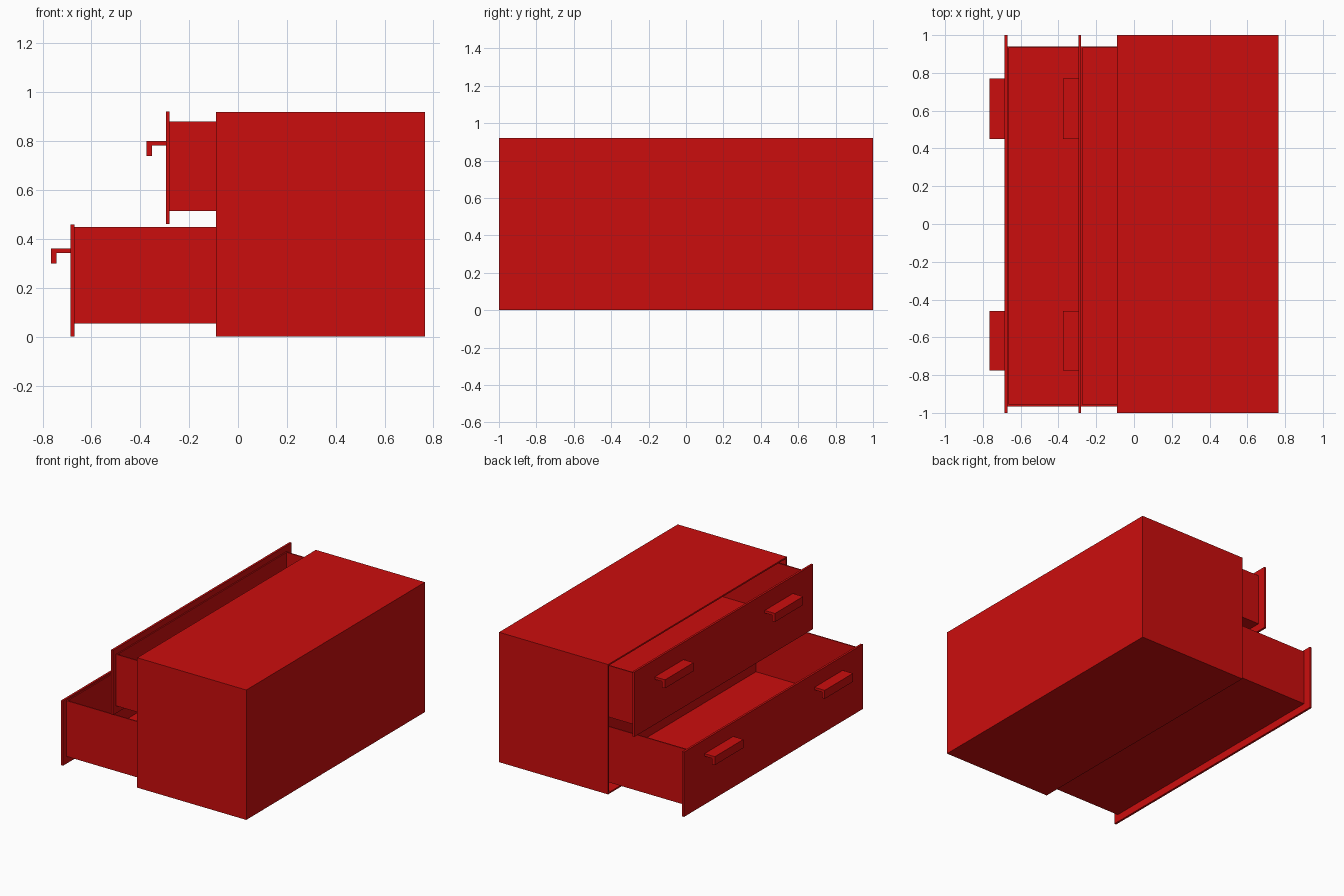
import bpy
import bmesh
from mathutils import Vector

if "Cube" in bpy.data.objects:
    bpy.data.objects.remove(bpy.data.objects["Cube"], do_unlink=True)

# One flat red for everything
red = bpy.data.materials.new("red_paint")
red.use_nodes = True
COLOUR = (0.6, 0.004, 0.004, 1)
red.diffuse_color = COLOUR
red.node_tree.nodes["Principled BSDF"].inputs["Base Color"].default_value = COLOUR


def finish(name, bm):
    bmesh.ops.recalc_face_normals(bm, faces=bm.faces)
    mesh = bpy.data.meshes.new(name)
    bm.to_mesh(mesh)
    bm.free()
    mesh.materials.append(red)
    obj = bpy.data.objects.new(name, mesh)
    bpy.context.collection.objects.link(obj)
    return obj


def box_mesh(x, y, z):
    """Box from (min, max) ranges."""
    bm = bmesh.new()
    bmesh.ops.create_cube(bm, size=1)
    for v in bm.verts:
        v.co = Vector([(r[0] + r[1]) / 2 + c * (r[1] - r[0])
                       for r, c in zip((x, y, z), v.co)])
    return bm


def box(name, x, y, z):
    return finish(name, box_mesh(x, y, z))


def open_box(name, x, y, z, open_dir, wall):
    """Hollow box with real wall thickness, open on the side facing open_dir."""
    bm = box_mesh(x, y, z)
    bm.normal_update()
    mouth = [f for f in bm.faces if f.normal.dot(Vector(open_dir)) > 0.9]
    inner = bmesh.ops.inset_region(bm, faces=mouth, thickness=wall)
    face = mouth[0]
    axis = Vector(open_dir)
    spans = [r[1] - r[0] for r in (x, y, z)]
    depth = sum(abs(a) * s for a, s in zip(axis, spans)) - wall
    moved = bmesh.ops.extrude_discrete_faces(bm, faces=[face])["faces"][0]
    bmesh.ops.translate(bm, verts=moved.verts, vec=-axis * depth)
    return finish(name, bm)


def handle(name, x, y, z):
    """L-shaped pull: a shelf with a lip hanging from its outer edge."""
    profile = [(0, 0), (-0.08, 0), (-0.08, -0.06), (-0.058, -0.06),
               (-0.058, -0.018), (0, -0.018)]
    bm = bmesh.new()
    face = bm.faces.new([bm.verts.new((x + px, y[0], z + pz)) for px, pz in profile])
    ext = bmesh.ops.extrude_face_region(bm, geom=[face])["geom"]
    bmesh.ops.translate(bm, vec=(0, y[1] - y[0], 0),
                        verts=[v for v in ext if isinstance(v, bmesh.types.BMVert)])
    return finish(name, bm)


# Cabinet shell, open towards the drawers
open_box("cabinet_shell", (-0.09, 0.765), (-1, 1), (0, 0.92), (-1, 0, 0), 0.015)

# Two drawers, the lower one pulled out further
for label, front_x, base in (("lower", -0.685, 0.0), ("upper", -0.295, 0.462)):
    back = front_x + 0.015
    box(label + "_drawer_front", (front_x, back), (-1, 1), (base, base + 0.459))
    open_box(label + "_drawer_tray", (back, back + 0.8), (-0.965, 0.94),
             (base + 0.053, base + 0.448 if base == 0 else 0.88), (0, 0, 1), 0.012)
    handle_z = base + (0.36 if base == 0 else 0.338)
    for side, span in (("left", (0.45, 0.77)), ("right", (-0.775, -0.46))):
        handle(f"{label}_{side}_handle", front_x, span, handle_z)
